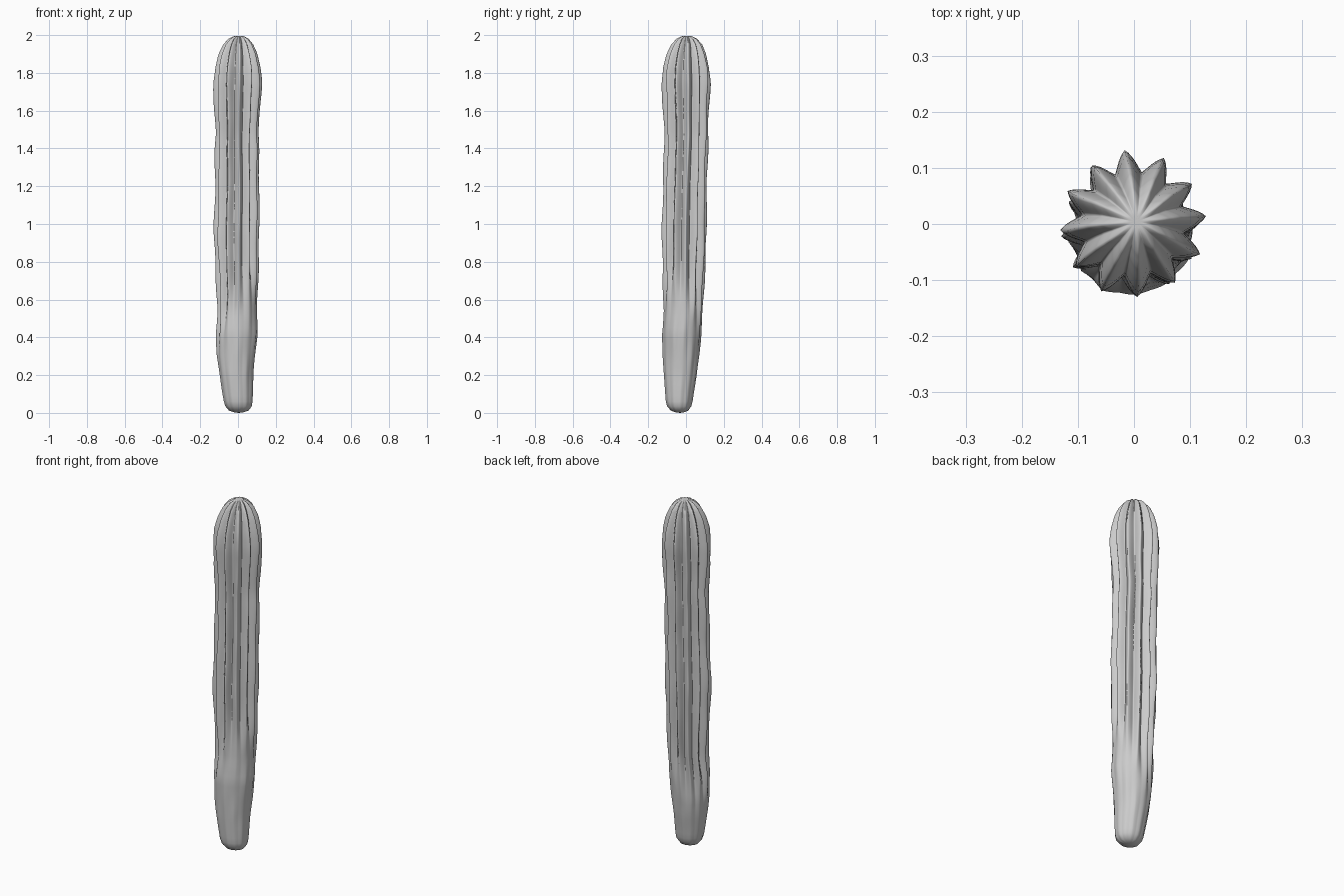
import bpy, bmesh, math
from math import sin, cos, pi

RIBS, PER = 12, 12
N = RIBS * PER
RIB_PHASE = math.radians(5)

# height, half width x, half width y, centre x, centre y
PROFILE = [
    (0.003, 0.025, 0.022, 0.004, -0.033), (0.012, 0.052, 0.046, 0.004, -0.034),
    (0.035, 0.070, 0.064, 0.003, -0.036), (0.06, 0.076, 0.071, 0.001, -0.036),
    (0.12, 0.083, 0.078, -0.003, -0.034), (0.20, 0.090, 0.088, -0.008, -0.030),
    (0.30, 0.101, 0.096, -0.010, -0.026), (0.42, 0.110, 0.104, -0.007, -0.023),
    (0.55, 0.106, 0.104, -0.004, -0.014), (0.70, 0.112, 0.111, -0.005, -0.012),
    (0.95, 0.121, 0.119, -0.008, -0.010), (1.20, 0.117, 0.116, -0.004, -0.006),
    (1.40, 0.117, 0.117, -0.006, 0.000), (1.48, 0.114, 0.117, -0.005, 0.002),
    (1.60, 0.122, 0.121, -0.004, 0.000), (1.75, 0.129, 0.131, -0.002, 0.000),
    (1.83, 0.121, 0.123, -0.001, 0.000), (1.90, 0.104, 0.105, 0.000, 0.002),
    (1.95, 0.080, 0.082, 0.001, 0.004), (1.98, 0.054, 0.055, 0.003, 0.004),
    (1.993, 0.030, 0.030, 0.004, 0.004), (1.996, 0.013, 0.013, 0.004, 0.004),
]


def smoothstep(a, b, v):
    t = max(0, min(1, (v - a) / (b - a)))
    return t * t * (3 - 2 * t)


def profile_at(z):
    for a, b in zip(PROFILE, PROFILE[1:]):
        if z <= b[0]:
            t = (z - a[0]) / (b[0] - a[0])
            return [p + (q - p) * t for p, q in zip(a[1:], b[1:])]
    return PROFILE[-1][1:]


def rib_depth(z, ang):
    # ribs fade into a smooth foot, lower down at the back left
    start = 0.36 - 0.17 * cos(ang - math.radians(150))
    grow = smoothstep(start, start + 0.35, z)
    return 0.03 + 0.25 * grow


def ring(bm, z):
    hx, hy, cx, cy = profile_at(z)
    verts = []
    for i in range(N):
        ang = RIB_PHASE + 2 * pi * i / N
        rib = (i + PER // 2) // PER % RIBS
        d = abs((i + PER / 2) % PER - PER / 2) / (PER / 2)
        # rounded ridge, creased valley
        groove = 0.65 * d + 0.35 * (1 - cos(pi * d)) / 2
        k = 1 - rib_depth(z, ang) * groove
        # gentle swelling of each rib, plus slight sideways wander
        body = smoothstep(0.05, 0.3, z) * (1 - smoothstep(1.8, 1.95, z))
        k *= 1 + body * 0.02 * sin(19 * z + 2.3 * rib) * (1 - d)
        a = ang + body * 0.025 * sin(5 * z + 1.7 * rib) * (1 - d)
        verts.append(bm.verts.new((cx + hx * k * cos(a), cy + hy * k * sin(a), z)))
    return verts


# heights: exact at the rounded ends, even along the trunk
heights = [p[0] for p in PROFILE if p[0] < 0.1]
heights += [0.09 + 0.03 * i for i in range(61)]
heights += [1.91, 1.925, 1.94, 1.95, 1.962, 1.972, 1.98, 1.987, 1.993, 1.996]

# ribbed column
bm = bmesh.new()
rings = [ring(bm, z) for z in sorted(heights)]
for lo, hi in zip(rings, rings[1:]):
    for i in range(N):
        j = (i + 1) % N
        bm.faces.new((lo[i], lo[j], hi[j], hi[i]))
# closed tip and foot
tip = bm.verts.new((0.004, 0.004, 1.994))
foot = bm.verts.new((0.004, -0.033, 0.0))
for i in range(N):
    j = (i + 1) % N
    bm.faces.new((rings[-1][i], rings[-1][j], tip))
    bm.faces.new((rings[0][j], rings[0][i], foot))
mesh = bpy.data.meshes.new("cactus_column")
bm.to_mesh(mesh)
bm.free()
column = bpy.data.objects.new("cactus_column", mesh)
bpy.context.collection.objects.link(column)
for p in mesh.polygons:
    p.use_smooth = True
